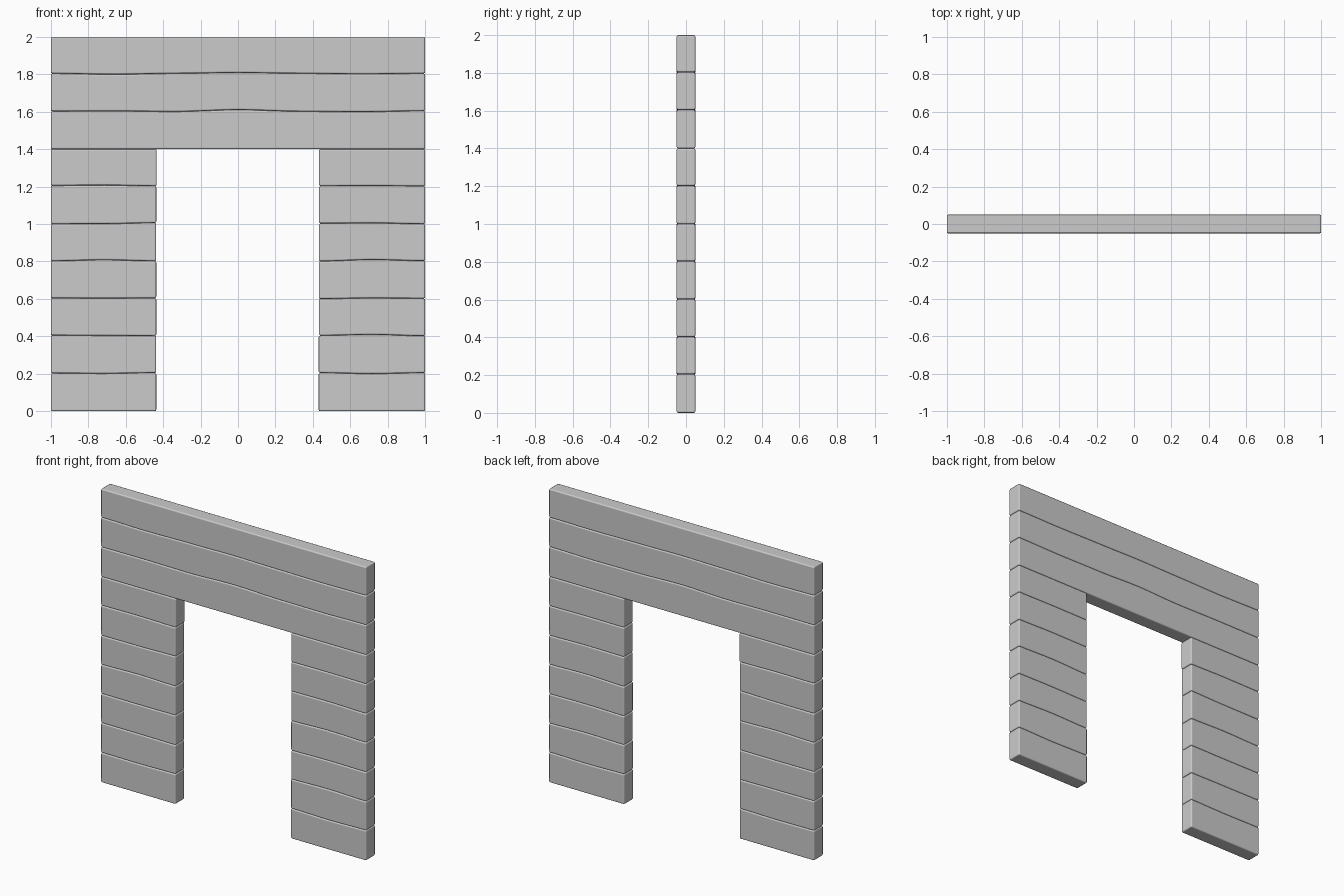
import bpy, bmesh, random

if "Cube" in bpy.data.objects:
    bpy.data.objects.remove(bpy.data.objects["Cube"])

random.seed(4)
HALF_T = 0.05    # half thickness of the boards
ROW = 0.2        # board height


def wave(offsets, t):
    """Smoothly blended height offset along a board, t from 0 to 1."""
    f = t * (len(offsets) - 1)
    i = min(int(f), len(offsets) - 2)
    s = f - i
    s = s * s * (3 - 2 * s)
    return offsets[i] * (1 - s) + offsets[i + 1] * s


def board(name, x0, x1, row, low, high, steps):
    """Board with wavy lower and upper edges and rounded corners."""
    bm = bmesh.new()
    ts = [i / steps for i in range(steps + 1)]
    pts = [(x0 + (x1 - x0) * t, row * ROW + wave(low, t)) for t in ts]
    pts += [(x0 + (x1 - x0) * t, (row + 1) * ROW + wave(high, t)) for t in reversed(ts)]
    face = bm.faces.new([bm.verts.new((x, -HALF_T, z)) for x, z in pts])
    ext = bmesh.ops.extrude_face_region(bm, geom=[face])
    moved = [g for g in ext["geom"] if isinstance(g, bmesh.types.BMVert)]
    bmesh.ops.translate(bm, verts=moved, vec=(0, 2 * HALF_T, 0))
    bmesh.ops.recalc_face_normals(bm, faces=bm.faces)
    mesh = bpy.data.meshes.new(name)
    bm.to_mesh(mesh)
    bm.free()
    mesh.shade_smooth()
    ob = bpy.data.objects.new(name, mesh)
    bpy.context.collection.objects.link(ob)
    bev = ob.modifiers.new("rounded_edges", "BEVEL")
    bev.width = 0.009
    bev.segments = 2
    bev.limit_method = 'ANGLE'
    bev.harden_normals = True


FLAT = [0, 0]

# Short boards on either side of the doorway
left = [FLAT, [0.003, 0.001, 0.005], [0.005, 0.004, 0.002], [0.004, 0.003, 0.004],
        [0.002, 0.008, 0.002], [0, 0.001, 0.006], [0.005, 0.007, 0.003], FLAT]
right = [FLAT, [0.005, 0, 0.005], [0.004, 0.009, 0.002], [0, 0.004, 0.002],
         [0.001, 0.009, 0.003], [0.003, 0.005, 0], [0.003, 0.004, 0.002], FLAT]
for side, joints, x0, x1 in (("left", left, -1, -0.437), ("right", right, 0.433, 1)):
    for r in range(7):
        j = random.uniform(0, 0.003)
        a, b = (x0, x1 + j) if side == "left" else (x0 - j, x1)
        board(f"{side}_board_{r + 1}", a, b, r, joints[r], joints[r + 1], 8)

# Full-width boards above the doorway
lintel = [FLAT, [0.002, 0.003, 0, 0.01, 0.001, -0.001, 0.004],
          [0.004, -0.001, 0.004, 0.008, 0.004, 0.001, 0.004], FLAT]
for r in range(3):
    board(f"lintel_board_{r + 1}", -1, 1, r + 7, lintel[r], lintel[r + 1], 24)
